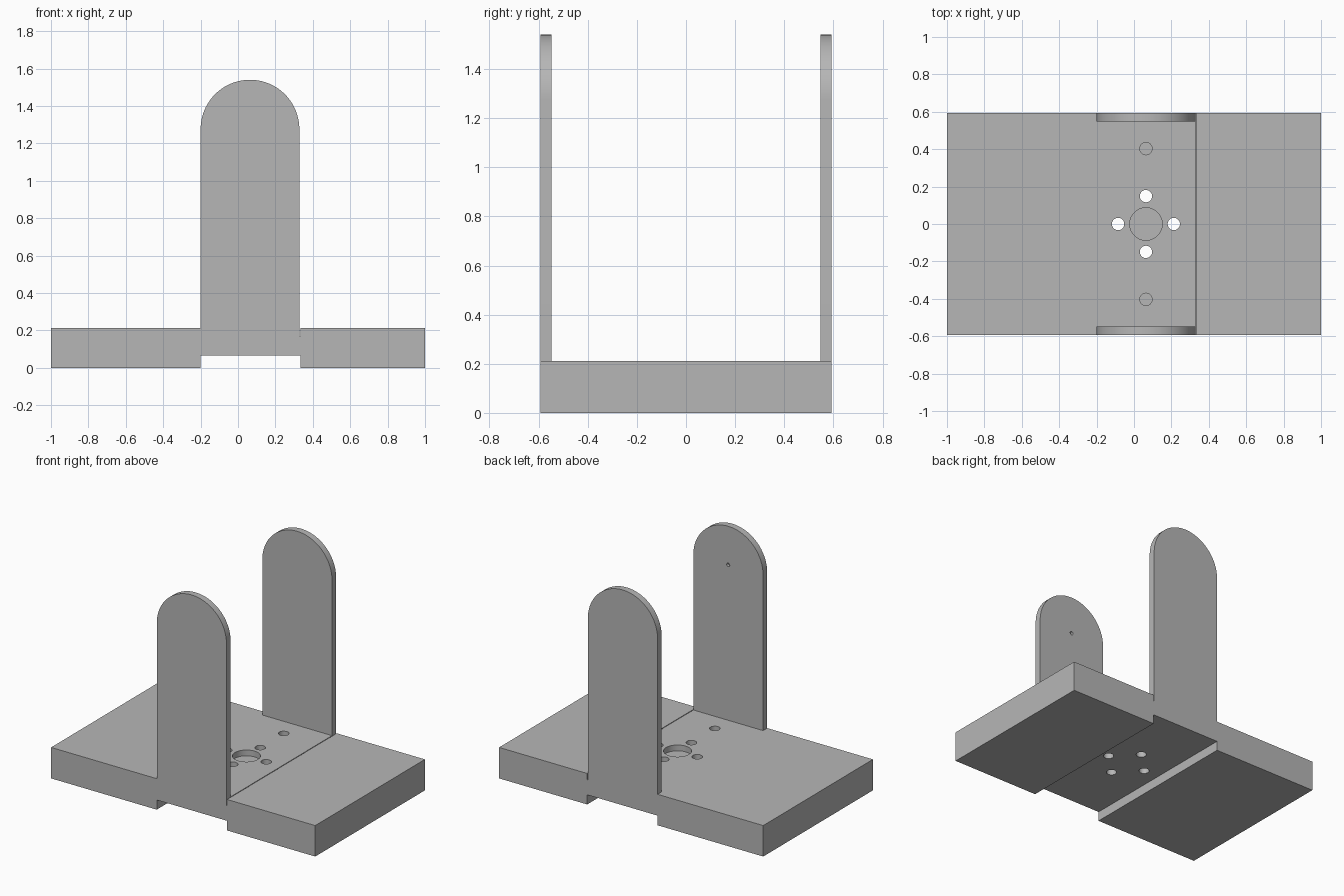
import bpy
import bmesh
import math
from mathutils import Matrix, Vector

if "Cube" in bpy.data.objects:
    bpy.data.objects.remove(bpy.data.objects["Cube"], do_unlink=True)

grey = bpy.data.materials.new("plain grey")
grey.use_nodes = True
colour = (0.47, 0.47, 0.47, 1)
grey.diffuse_color = colour
grey.node_tree.nodes["Principled BSDF"].inputs["Base Color"].default_value = colour

HALF_Y = 0.593                      # half depth of the bracket
LEFT, RIGHT, RIM = -0.2, 0.328, 0.333   # middle channel and its slit
TOP, CHANNEL = 0.212, 0.066
MID = (LEFT + RIGHT) / 2
RADIUS = (RIGHT - LEFT) / 2
ARC_Z = 1.54 - RADIUS
WALL = 0.045


def add_object(name, bm):
    bmesh.ops.recalc_face_normals(bm, faces=bm.faces)
    mesh = bpy.data.meshes.new(name)
    bm.to_mesh(mesh)
    bm.free()
    mesh.materials.append(grey)
    obj = bpy.data.objects.new(name, mesh)
    bpy.context.collection.objects.link(obj)
    return obj


def extrude_profile(name, points, y0, y1):
    """Extrude an x-z outline along y."""
    bm = bmesh.new()
    face = bm.faces.new([bm.verts.new((x, y0, z)) for x, z in points])
    new = bmesh.ops.extrude_face_region(bm, geom=[face])["geom"]
    verts = [v for v in new if isinstance(v, bmesh.types.BMVert)]
    bmesh.ops.translate(bm, verts=verts, vec=Vector((0, y1 - y0, 0)))
    return add_object(name, bm)


def drill(obj, holes):
    """Cut round holes given as (centre, radius, length, rotation)."""
    bm = bmesh.new()
    for centre, radius, length, turn in holes:
        bmesh.ops.create_cone(bm, cap_ends=True, segments=32, radius1=radius,
                              radius2=radius, depth=length,
                              matrix=Matrix.Translation(centre) @ turn)
    cutter = add_object("hole_cutter", bm)
    cutter.hide_render = True
    mod = obj.modifiers.new("holes", "BOOLEAN")
    mod.operation = "DIFFERENCE"
    mod.solver = "EXACT"
    mod.object = cutter
    bpy.context.view_layer.objects.active = obj
    bpy.ops.object.modifier_apply(modifier=mod.name)
    bpy.data.objects.remove(cutter, do_unlink=True)


# Base plate with the channel underneath and the thin slit on top
base = extrude_profile("base_plate", [
    (-1, 0), (LEFT, 0), (LEFT, CHANNEL), (RIM, CHANNEL), (RIM, 0), (1, 0),
    (1, TOP), (RIM, TOP), (RIM, 0.17), (RIGHT, 0.17), (RIGHT, TOP), (-1, TOP),
], -HALF_Y, HALF_Y)

# Central recess, four through holes around it, two shallow outer holes
upright = Matrix.Identity(4)
holes = [(Vector((MID, 0, TOP)), 0.087, 0.08, upright)]
for i in range(4):
    a = i * math.pi / 2
    spot = Vector((MID + 0.149 * math.cos(a), 0.149 * math.sin(a), TOP))
    holes.append((spot, 0.033, 1, upright))
for side in (-1, 1):
    holes.append((Vector((MID, 0.403 * side, TOP)), 0.033, 0.08, upright))
drill(base, holes)

# Round-topped uprights
outline = [(LEFT, TOP), (RIGHT, TOP)]
for i in range(49):
    a = math.pi * i / 48
    outline.append((MID + RADIUS * math.cos(a), ARC_Z + RADIUS * math.sin(a)))
front = extrude_profile("front_upright", outline, -HALF_Y, -HALF_Y + WALL)
back = extrude_profile("back_upright", outline, HALF_Y - WALL, HALF_Y)

# Pinhole on the inner face of the front upright
drill(front, [(Vector((MID, -HALF_Y + WALL, ARC_Z)), 0.012, 0.04,
               Matrix.Rotation(math.pi / 2, 4, "X"))])

for obj in (base, front, back):
    bpy.ops.object.select_all(action="DESELECT")
    obj.select_set(True)
    bpy.context.view_layer.objects.active = obj
    bpy.ops.object.shade_smooth_by_angle(angle=math.radians(30))
